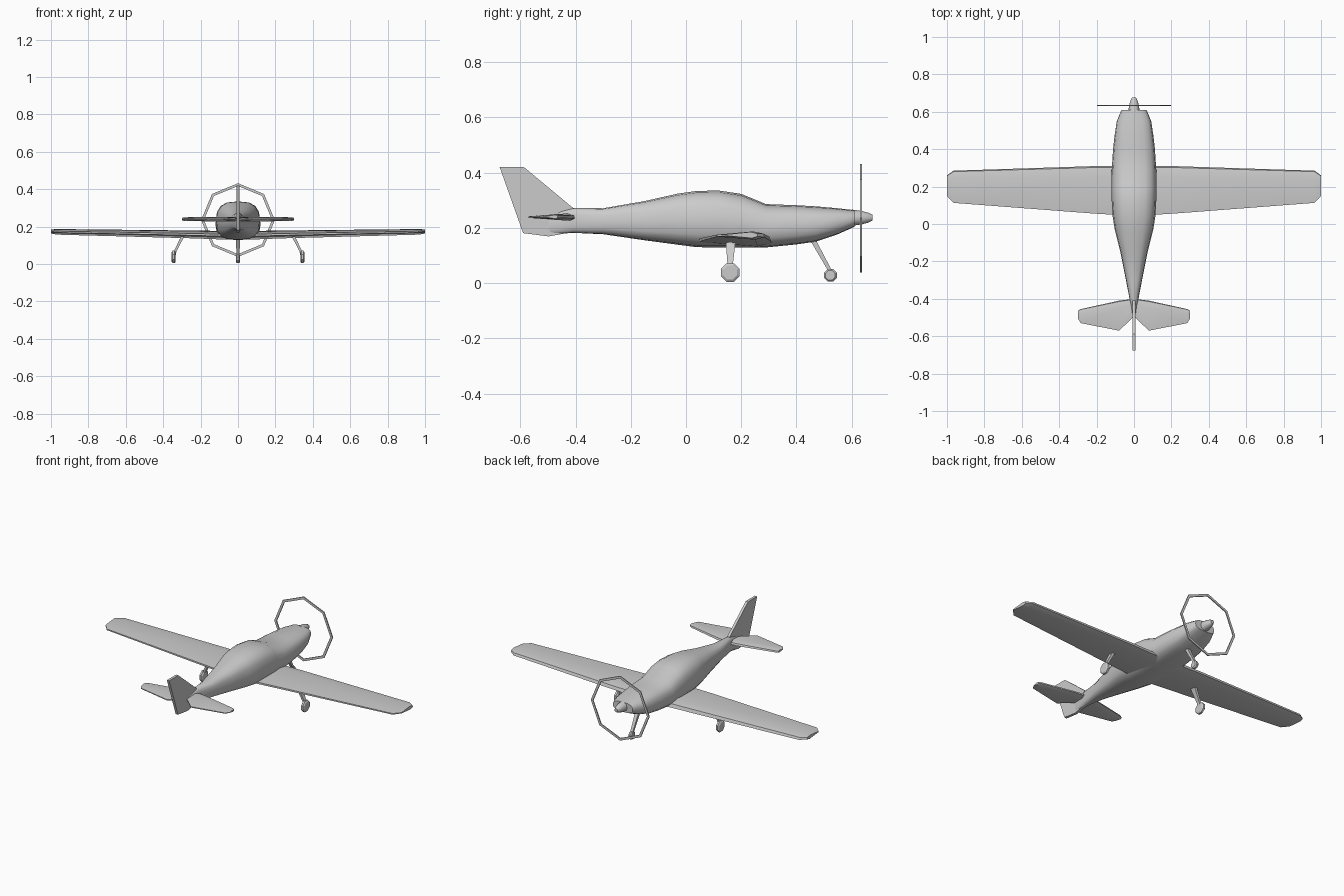
import bpy, bmesh
from math import sin, cos, pi, copysign, radians
from mathutils import Vector

if "Cube" in bpy.data.objects:
    bpy.data.objects.remove(bpy.data.objects["Cube"])


def make_object(name, bm, smooth=None):
    bmesh.ops.recalc_face_normals(bm, faces=bm.faces)
    mesh = bpy.data.meshes.new(name)
    bm.to_mesh(mesh)
    bm.free()
    ob = bpy.data.objects.new(name, mesh)
    bpy.context.collection.objects.link(ob)
    if smooth:
        bpy.ops.object.select_all(action='DESELECT')
        ob.select_set(True)
        bpy.context.view_layer.objects.active = ob
        bpy.ops.object.shade_smooth_by_angle(angle=radians(smooth))
    return ob


def loft(name, rings, smooth=None, closed=False):
    """Skin a row of equal-length point rings."""
    bm = bmesh.new()
    vs = [[bm.verts.new(p) for p in ring] for ring in rings]
    n = len(vs[0])
    pairs = list(zip(vs, vs[1:])) + ([(vs[-1], vs[0])] if closed else [])
    for a, b in pairs:
        for i in range(n):
            j = (i + 1) % n
            bm.faces.new((a[i], a[j], b[j], b[i]))
    if not closed:
        bm.faces.new(vs[0])
        bm.faces.new(vs[-1])
    return make_object(name, bm, smooth)


def mirror(ob):
    ob.modifiers.new("mirror", 'MIRROR')
    return ob


def body_ring(y, w, zb, zt, n=2.8, sides=16):
    zm, pts = zb + 0.45 * (zt - zb), []
    for i in range(sides):
        c, s = cos(2 * pi * i / sides), sin(2 * pi * i / sides)
        h = zt - zm if s > 0 else zm - zb
        pts.append((copysign(abs(c) ** (2 / n), c) * w, y,
                    zm + copysign(abs(s) ** (2 / n), s) * h))
    return pts


def foil(x, front, back, z, t):
    """Six-sided wing section: blunt nose, thin trailing edge."""
    c = front - back
    shape = [(0, -.2), (.03, .25), (.25, .5), (1, .12), (1, -.12), (.2, -.5)]
    return [(x, front - u * c, z + v * t) for u, v in shape]


# Fuselage: y, half width, bottom, top
body = [(-.50, .008, .175, .25), (-.41, .022, .182, .272), (-.30, .043, .177, .271),
        (-.15, .073, .155, .297), (-.03, .103, .139, .324), (.04, .114, .130, .334),
        (.12, .119, .129, .335), (.20, .120, .129, .323), (.29, .119, .129, .286),
        (.40, .112, .140, .282), (.47, .104, .150, .278), (.55, .092, .177, .271),
        (.61, .067, .204, .264)]
loft("fuselage", [body_ring(*s) for s in body], 40)

# Spinner
loft("spinner", [body_ring(y, r, .237 - r, .237 + r, 2, 10)
                 for y, r in [(.60, .031), (.635, .026), (.66, .019), (.675, .011)]], 40)

# Propeller arc: thin octagonal ring
ring = []
for k in range(8):
    s, c = sin(k * pi / 4), cos(k * pi / 4)
    ring.append([(r * s, y, .235 + r * c)
                 for r, y in [(.182, .631), (.197, .631), (.197, .637), (.182, .637)]])
loft("propeller_arc", ring, closed=True)

# Wings
mirror(loft("wing", [foil(0, .31, .045, .152, .046), foil(.12, .31, .05, .155, .045),
                     foil(.23, .309, .057, .158, .042), foil(.965, .285, .113, .172, .030),
                     foil(1, .26, .15, .174, .022)], 25))

# Tailplane
mirror(loft("tailplane", [foil(.0, -.40, -.495, .239, .026), foil(.08, -.41, -.57, .239, .024),
                          foil(.285, -.455, -.53, .240, .020),
                          foil(.30, -.465, -.505, .240, .014)], 25))

# Fin and rudder: side outline (y, z), thickened
outline = [(-.675, .42), (-.587, .42), (-.41, .273), (-.41, .185), (-.497, .169), (-.59, .181)]
loft("fin", [[(x, y, z) for y, z in outline] for x in (-.008, .008)])


def wheel(name, x, y, z, r, half):
    rings = [[(x + dx, y + q * sin((i + .5) * pi / 4), z + q * cos((i + .5) * pi / 4))
              for i in range(8)]
             for dx, q in [(-half, r * .75), (-half * .5, r), (half * .5, r), (half, r * .75)]]
    return loft(name, rings)


def leg(name, a, b, sa, sb):
    """Tapered strut between two points; sizes are half extents in x and y."""
    rings = []
    for p, (sx, sy) in ((Vector(a), sa), (Vector(b), sb)):
        rings.append([p + Vector((sx * u, sy * v, 0))
                      for u, v in ((-1, -1), (1, -1), (1, 1), (-1, 1))])
    return loft(name, rings)


# Landing gear
mirror(wheel("main_wheel", .344, .16, .038, .036, .011))
mirror(leg("main_leg", (.292, .162, .155), (.335, .16, .07), (.009, .018), (.007, .010)))
mirror(leg("main_axle_fork", (.335, .16, .072), (.341, .16, .038), (.007, .010), (.006, .008)))
wheel("nose_wheel", 0, .523, .028, .025, .011)
leg("nose_leg", (0, .455, .165), (0, .523, .042), (.012, .011), (.008, .007))
